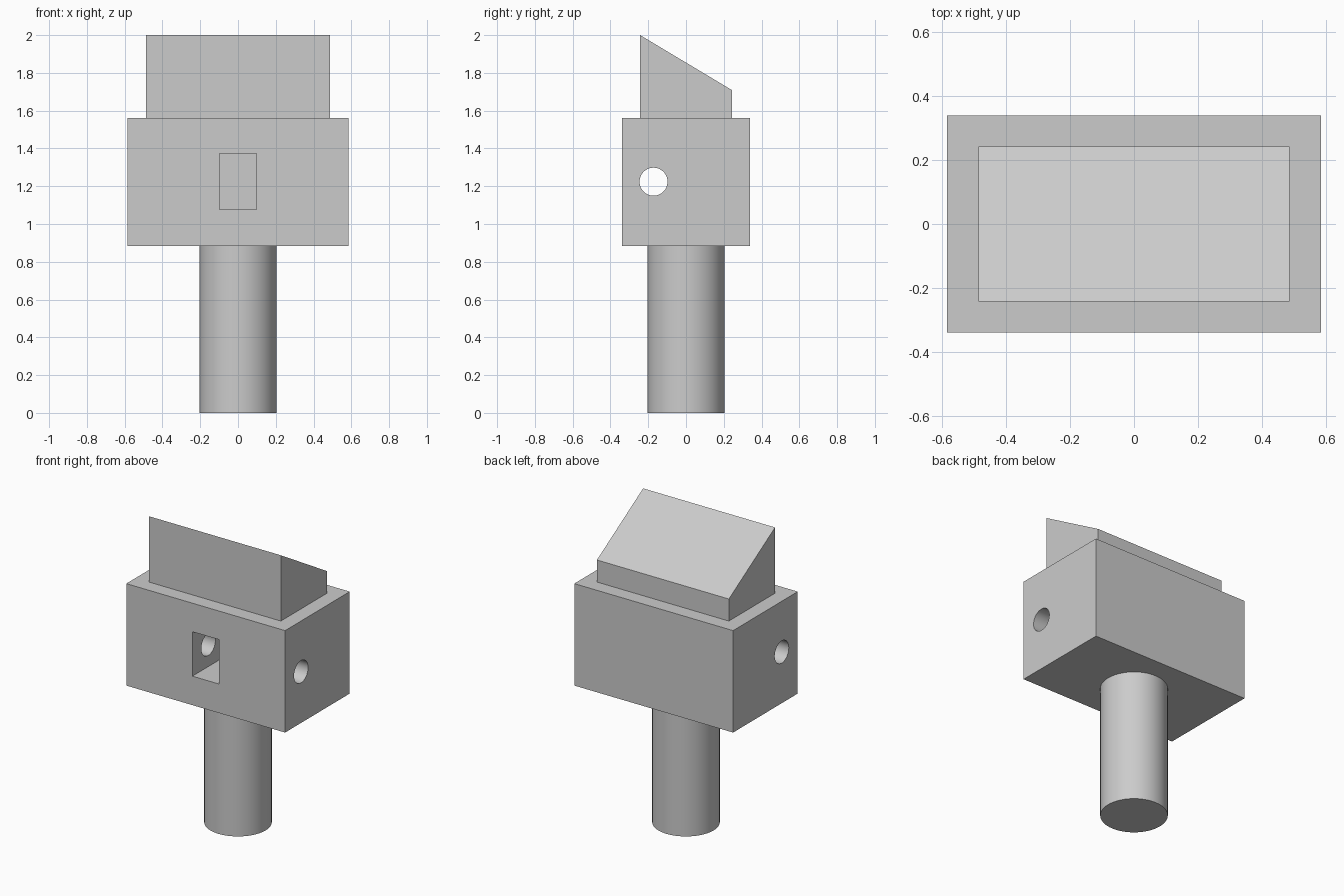
import bpy
import bmesh
import math

default = bpy.data.objects.get("Cube")
if default:
    bpy.data.objects.remove(default, do_unlink=True)

grey = bpy.data.materials.new("light_grey")
grey.use_nodes = True
GREY = (0.6, 0.6, 0.6, 1)
grey.diffuse_color = GREY
grey.node_tree.nodes["Principled BSDF"].inputs["Base Color"].default_value = GREY

BODY_BOTTOM, BODY_TOP = 0.883, 1.562
BODY_HALF_DEPTH = 0.34


def extrude_profile(name, profile, half_width):
    """Extrude a closed (y, z) profile symmetrically along x."""
    bm = bmesh.new()
    face = bm.faces.new([bm.verts.new((-half_width, y, z)) for y, z in profile])
    side = bmesh.ops.extrude_face_region(bm, geom=[face])["geom"]
    moved = [v for v in side if isinstance(v, bmesh.types.BMVert)]
    bmesh.ops.translate(bm, verts=moved, vec=(2 * half_width, 0, 0))
    bmesh.ops.recalc_face_normals(bm, faces=bm.faces)
    mesh = bpy.data.meshes.new(name)
    bm.to_mesh(mesh)
    bm.free()
    obj = bpy.data.objects.new(name, mesh)
    bpy.context.collection.objects.link(obj)
    mesh.materials.append(grey)
    return obj


def box(name, half_width, y0, y1, z0, z1):
    return extrude_profile(name, [(y0, z0), (y1, z0), (y1, z1), (y0, z1)], half_width)


def cylinder(name, radius, length, location, rotation=(0, 0, 0)):
    bpy.ops.mesh.primitive_cylinder_add(vertices=64, radius=radius, depth=length,
                                        location=location, rotation=rotation)
    obj = bpy.context.object
    obj.name = name
    obj.data.materials.append(grey)
    return obj


def activate(obj):
    bpy.ops.object.select_all(action="DESELECT")
    obj.select_set(True)
    bpy.context.view_layer.objects.active = obj


def cut(obj, cutter):
    cutter.hide_render = True
    mod = obj.modifiers.new("cut", "BOOLEAN")
    mod.operation = "DIFFERENCE"
    mod.solver = "EXACT"
    mod.object = cutter
    activate(obj)
    bpy.ops.object.modifier_apply(modifier=mod.name)
    bpy.data.objects.remove(cutter, do_unlink=True)


# Round post under the body
post = cylinder("post", 0.204, BODY_BOTTOM, (0, 0, BODY_BOTTOM / 2))

# Body with a front pocket and a cross hole running through it
body = box("body", 0.585, -BODY_HALF_DEPTH, BODY_HALF_DEPTH, BODY_BOTTOM, BODY_TOP)
cut(body, box("pocket_cutter", 0.098, -0.5, 0, 1.076, 1.372))
cut(body, cylinder("hole_cutter", 0.074, 1.5, (0, -0.172, 1.224), (0, math.pi / 2, 0)))

# Wedge on top, sloping down to the back
extrude_profile("top_wedge", [(-0.243, BODY_TOP), (0.243, BODY_TOP),
                              (0.243, 1.709), (-0.243, 2)], 0.486)

# Smooth round walls, crisp edges
for obj in (post, body):
    activate(obj)
    bpy.ops.object.shade_smooth_by_angle(angle=math.radians(30))
